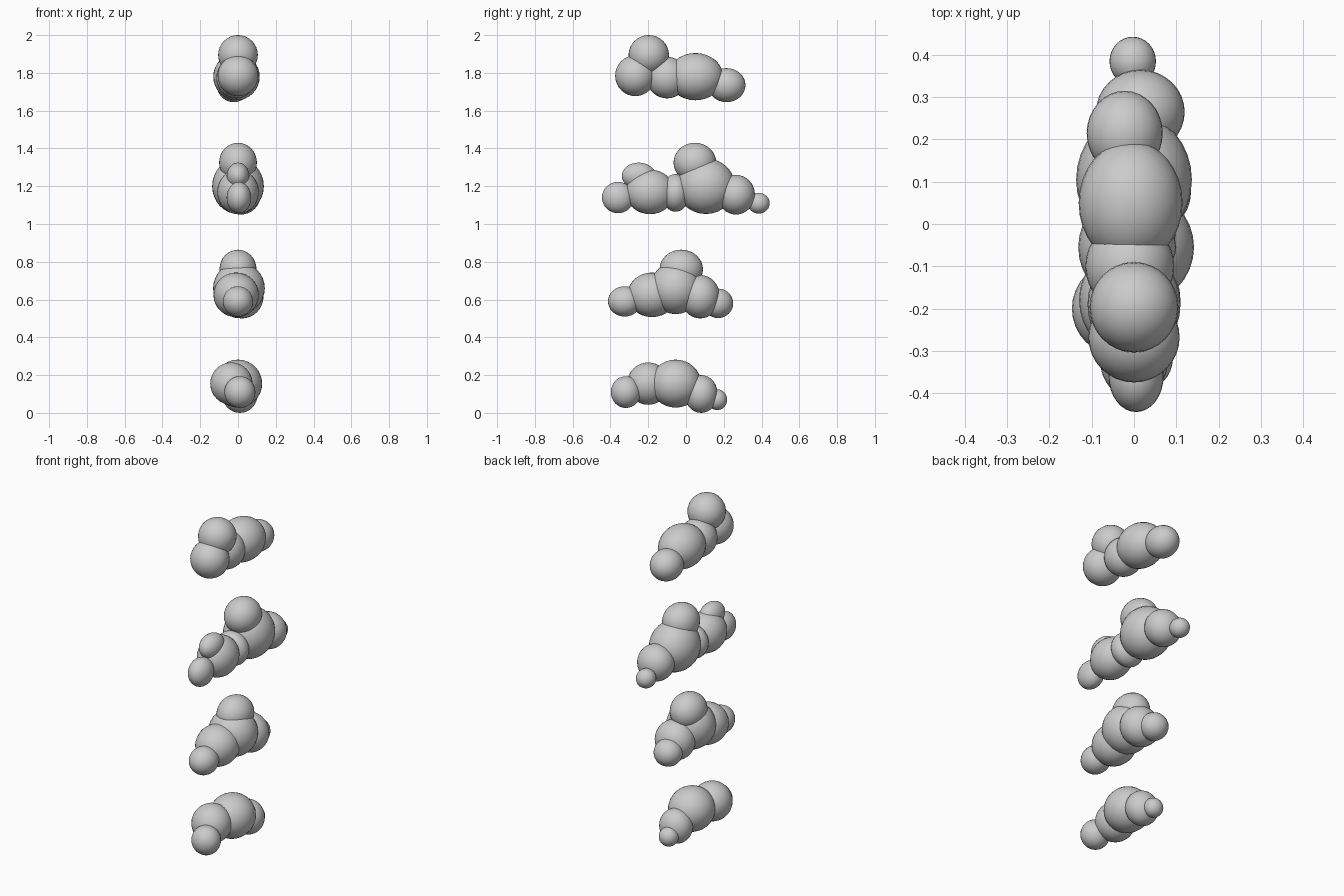
import bpy
import bmesh
from mathutils import Matrix

# Each puff: centre (x, y, z) and radii (rx, ry, rz)
CLOUDS = {
    "bottom_cloud": [
        (0.01, -0.318, 0.11, 0.082, 0.080, 0.084),
        (-0.035, -0.20, 0.155, 0.112, 0.112, 0.112),
        (0.0, -0.055, 0.155, 0.128, 0.135, 0.127),
        (0.01, 0.08, 0.10, 0.095, 0.088, 0.100),
        (0.0, 0.165, 0.07, 0.055, 0.053, 0.055),
    ],
    "lower_middle_cloud": [
        (0.0, -0.325, 0.59, 0.080, 0.088, 0.080),
        (-0.01, -0.18, 0.625, 0.120, 0.130, 0.118),
        (0.005, -0.055, 0.66, 0.137, 0.137, 0.137),
        (0.02, 0.075, 0.615, 0.115, 0.105, 0.115),
        (0.0, 0.17, 0.58, 0.080, 0.080, 0.078),
        (0.0, -0.025, 0.76, 0.098, 0.115, 0.104),
    ],
    "upper_middle_cloud": [
        (0.005, -0.36, 1.14, 0.065, 0.085, 0.083),
        (0.0, -0.19, 1.17, 0.110, 0.130, 0.118),
        (0.0, -0.25, 1.255, 0.060, 0.090, 0.070),
        (0.0, -0.055, 1.165, 0.100, 0.075, 0.100),
        (0.0, 0.105, 1.20, 0.137, 0.155, 0.147),
        (0.0, 0.047, 1.325, 0.100, 0.113, 0.105),
        (0.015, 0.265, 1.155, 0.105, 0.100, 0.105),
        (-0.003, 0.385, 1.11, 0.055, 0.058, 0.055),
    ],
    "top_cloud": [
        (0.0, -0.268, 1.785, 0.108, 0.107, 0.108),
        (0.0, -0.197, 1.895, 0.105, 0.107, 0.105),
        (-0.01, -0.10, 1.775, 0.105, 0.110, 0.110),
        (-0.008, 0.05, 1.78, 0.123, 0.147, 0.125),
        (-0.022, 0.215, 1.735, 0.090, 0.100, 0.090),
    ],
}


def make_cloud(name, puffs):
    bm = bmesh.new()
    for x, y, z, rx, ry, rz in puffs:
        m = Matrix.Translation((x, y, z)) @ Matrix.Diagonal((rx, ry, rz, 1))
        bmesh.ops.create_uvsphere(bm, u_segments=32, v_segments=16,
                                  radius=1, matrix=m)
    for f in bm.faces:
        f.smooth = True
    mesh = bpy.data.meshes.new(name)
    bm.to_mesh(mesh)
    bm.free()
    bpy.context.collection.objects.link(bpy.data.objects.new(name, mesh))


# Four stacked clouds of overlapping puffs
for cloud_name, cloud_puffs in CLOUDS.items():
    make_cloud(cloud_name, cloud_puffs)
